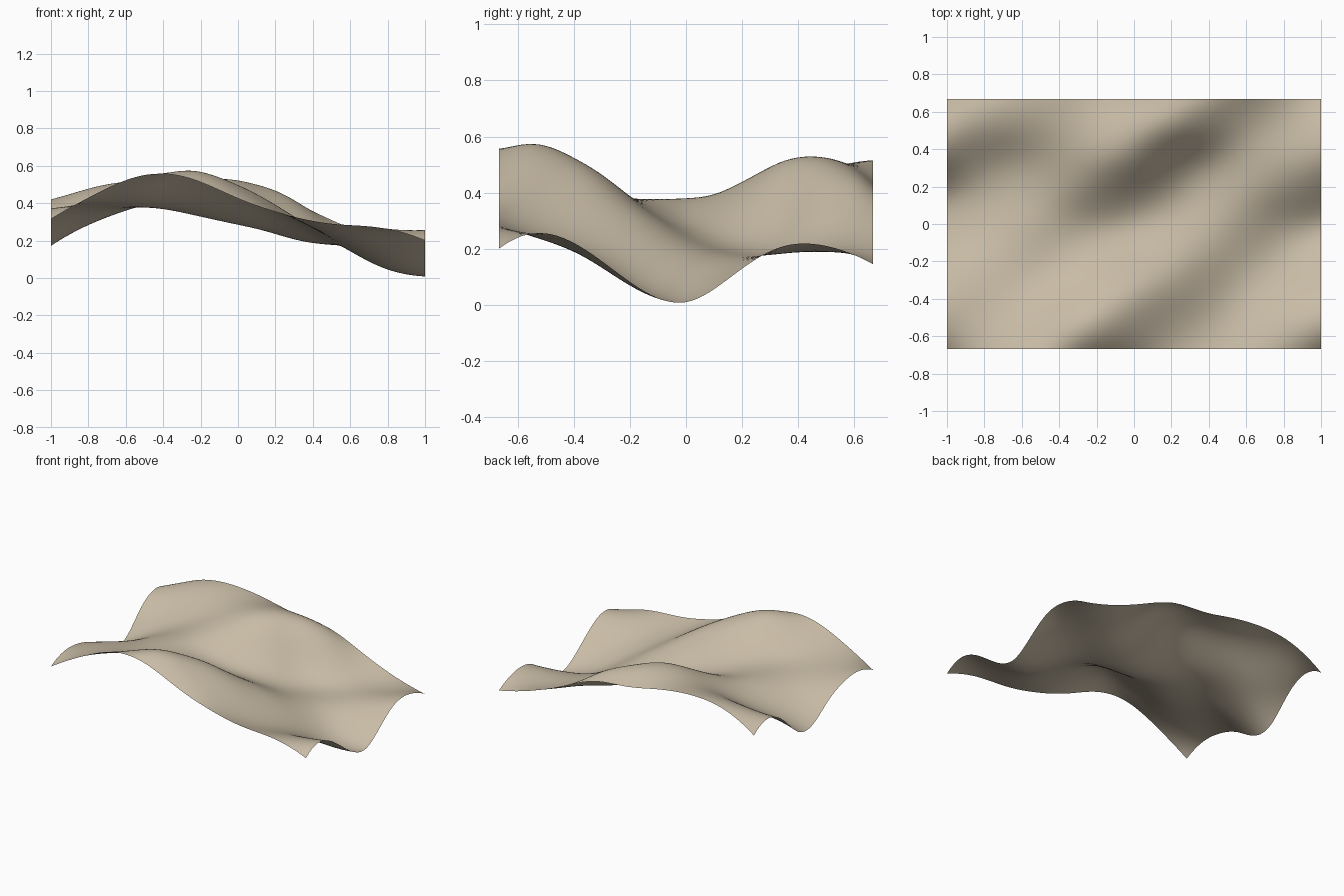
import bpy, bmesh

if "Cube" in bpy.data.objects:
    bpy.data.objects.remove(bpy.data.objects["Cube"])

HALF_X, HALF_Y = 1.0, 0.667
NX, NY = 96, 64

# Control heights: one cross-section per x station (-1 .. 1), each running front to back
SECTIONS = [
    [.315, .37, .355, .29, .19, .195, .34, .42, .36],
    [.455, .415, .39, .363, .325, .305, .355, .458, .487],
    [.55, .49, .41, .378, .38, .39, .42, .483, .515],
    [.53, .567, .47, .37, .343, .42, .495, .51, .487],
    [.425, .49, .475, .36, .285, .345, .475, .52, .44],
    [.34, .345, .36, .325, .247, .222, .29, .425, .41],
    [.29, .24, .215, .205, .19, .178, .19, .252, .31],
    [.27, .235, .155, .078, .075, .145, .187, .19, .21],
    [.20, .255, .18, .06, .01, .105, .205, .21, .145],
]


def bend_values(p):
    """Second derivatives of a smooth cubic spline with parabolic ends."""
    n = len(p)
    m = [0.0] * n
    for _ in range(60):
        for i in range(1, n - 1):
            m[i] = (6 * (p[i - 1] - 2 * p[i] + p[i + 1]) - m[i - 1] - m[i + 1]) / 4
        m[0], m[-1] = m[1], m[-2]
    return m


def resample(p, count):
    """Evaluate the spline through p at count + 1 even steps."""
    m, out = bend_values(p), []
    for k in range(count + 1):
        s = k / count * (len(p) - 1)
        i = min(int(s), len(p) - 2)
        b = s - i
        a = 1 - b
        out.append(a * p[i] + b * p[i + 1]
                   + ((a**3 - a) * m[i] + (b**3 - b) * m[i + 1]) / 6)
    return out


# Rippled sheet: spline every section in y, then across the sections in x
columns = [resample(sec, NY) for sec in SECTIONS]
heights = [resample([col[j] for col in columns], NX) for j in range(NY + 1)]

bm = bmesh.new()
rows = [[bm.verts.new(((2 * i / NX - 1) * HALF_X,
                       (2 * j / NY - 1) * HALF_Y,
                       max(0.0, heights[j][i])))
         for i in range(NX + 1)] for j in range(NY + 1)]
for near, far in zip(rows, rows[1:]):
    for i in range(NX):
        face = bm.faces.new((near[i], near[i + 1], far[i + 1], far[i]))
        face.smooth = True

mesh = bpy.data.meshes.new("rippled_sheet")
bm.to_mesh(mesh)
bm.free()
sheet = bpy.data.objects.new("rippled_sheet", mesh)
bpy.context.collection.objects.link(sheet)

# Sandy surface colour
sand = bpy.data.materials.new("sand")
sand.diffuse_color = (0.58, 0.50, 0.38, 1)
sand.use_nodes = True
sand.node_tree.nodes["Principled BSDF"].inputs["Base Color"].default_value = sand.diffuse_color
mesh.materials.append(sand)
